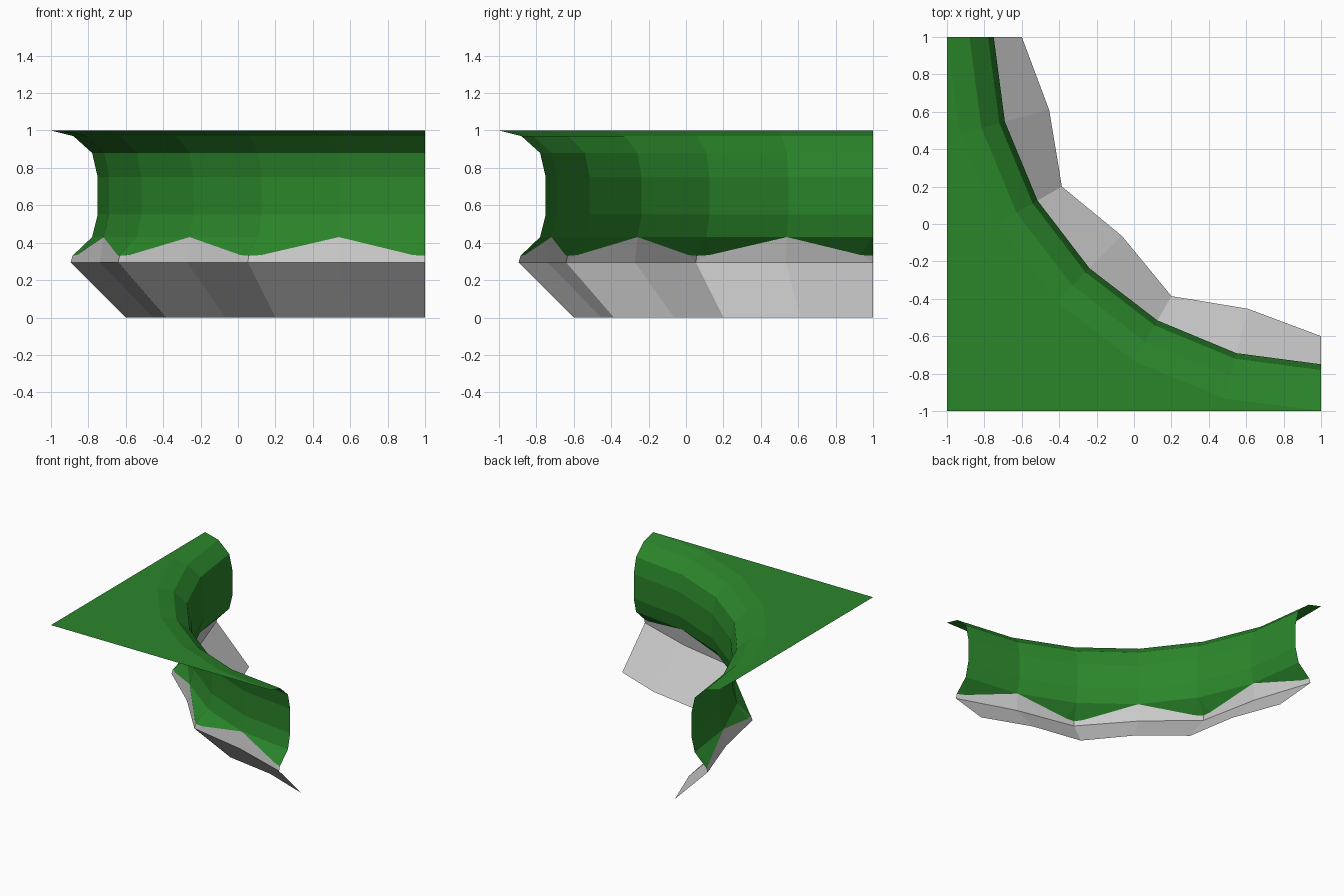
import bpy, math
from mathutils import Vector

if "Cube" in bpy.data.objects:
    bpy.data.objects.remove(bpy.data.objects["Cube"])

STEPS = 6  # 15 degree steps around the corner at (1, 1)


def point(station, radius, z):
    a = math.radians(90 * station / STEPS)
    return Vector((1 - radius * math.sin(a), 1 - radius * math.cos(a), z))


def ring(even, odd):
    return [point(i, *(odd if i % 2 else even)) for i in range(STEPS + 1)]


def strip(upper, lower):
    return [[upper[i], lower[i], lower[i + 1], upper[i + 1]] for i in range(STEPS)]


def build(name, faces, color=None):
    index, verts, polys = {}, [], []
    for face in faces:
        poly = []
        for p in face:
            key = tuple(round(c, 4) for c in p)
            if key not in index:
                index[key] = len(verts)
                verts.append(key)
            poly.append(index[key])
        polys.append(poly)
    mesh = bpy.data.meshes.new(name)
    mesh.from_pydata(verts, [], polys)
    obj = bpy.data.objects.new(name, mesh)
    bpy.context.collection.objects.link(obj)
    if color:
        mat = bpy.data.materials.new(name + "_green")
        mat.diffuse_color = color
        mat.use_nodes = True
        mat.node_tree.nodes["Principled BSDF"].inputs["Base Color"].default_value = mat.diffuse_color
        mesh.materials.append(mat)
    return obj


# Rounded grass overhang, swept around the corner
profile = [(2, 1), (1.88, 0.97), (1.78, 0.88), (1.75, 0.75), (1.75, 0.55), (1.78, 0.43)]
rings = [ring(p, p) for p in profile]
grass = [f for u, l in zip(rings, rings[1:]) for f in strip(u, l)]

# Flat grass top in the outer corner
corner = Vector((-1, -1, 1))
grass += [[corner, rings[0][i], rings[0][i + 1]] for i in range(STEPS)]

# Rock slope: even stations lie lower, odd stations rise to peaks
rock_mid = ring((1.895, 0.295), (1.80, 0.295))
rock_base = ring((1.60, 0), (1.505, 0))
rock = strip(rock_mid, rock_base)

# Zigzag seam where grass tips hang between the rock peaks
tips = ring((1.885, 0.33), (1.78, 0.43))
for tip in range(0, STEPS + 1, 2):
    for peak in (tip - 1, tip + 1):
        if not 0 <= peak <= STEPS:
            continue
        shoulder = tips[tip].lerp(tips[peak], 0.14)
        shoulder.z = 0.334
        top = rings[-1][tip]
        pieces = [(grass, [top, tips[tip], shoulder]),
                  (grass, [top, shoulder, tips[peak]]),
                  (rock, [tips[tip], rock_mid[tip], shoulder]),
                  (rock, [shoulder, rock_mid[tip], rock_mid[peak], tips[peak]])]
        for target, face in pieces:
            target.append(face if peak > tip else face[::-1])

build("grass_overhang", grass, (0.024, 0.24, 0.024, 1))
build("rock_slope", rock)
